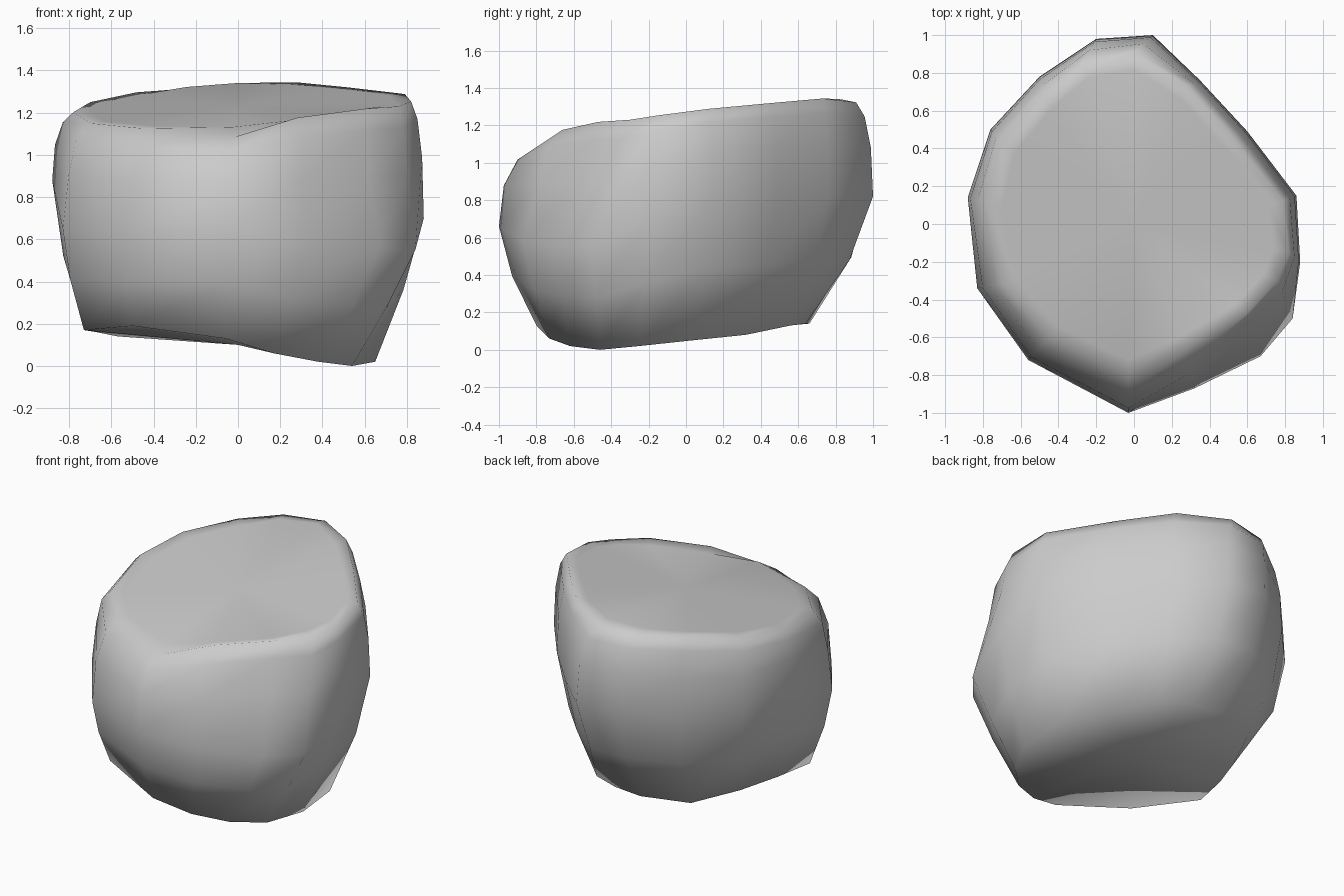
import bpy, bmesh
from mathutils import Vector

if "Cube" in bpy.data.objects:
    bpy.data.objects.remove(bpy.data.objects["Cube"])

# Column outlines, counter-clockwise from the front: base, widest girth, top edge
base = [(-.06, -.8, .13), (.17, -.73, .06), (.38, -.62, .02), (.54, -.46, 0), (.65, -.25, .02),
        (.65, .03, .05), (.47, .32, .08), (.26, .56, .13), (.07, .64, .14), (-.13, .66, .14),
        (-.42, .55, .13), (-.57, .25, .14), (-.67, 0, .16), (-.73, -.25, .17), (-.5, -.62, .19)]
girth = [(-.03, -1, .66), (.32, -.87, .58), (.67, -.7, .56), (.84, -.5, .55), (.88, -.2, .7),
         (.86, .15, .82), (.6, .49, .83), (.35, .76, .82), (.1, 1, .82), (-.2, .98, .85),
         (-.5, .78, .8), (-.76, .5, .8), (-.88, .14, .88), (-.83, -.34, .65), (-.56, -.72, .6)]
top_xy = [(-.03, -.8), (.28, -.66), (.6, -.47), (.76, -.3), (.82, -.15), (.79, .12), (.52, .46),
          (.28, .73), (0, .91), (-.27, .86), (-.48, .68), (-.7, .42), (-.78, .1), (-.7, -.32),
          (-.45, -.6)]
dip = {0: .04, 1: -.02, 2: -.02, 8: .03, 9: .02}       # columns where the top edge rolls
lean = {1: .4, 2: .65, 3: .5, 13: .22}                 # columns whose upper wall leans inward
belly = {1: .6, 2: .56, 3: .54, 4: .58, 9: .7, 10: .75, 11: .77, 12: .75}   # lower wall fullness


def top_z(x, y):
    return 1.23 + .135 * y + .053 * x


def blend(a, b, t_xy, t_z):
    return Vector((a.x + (b.x - a.x) * t_xy, a.y + (b.y - a.y) * t_xy, a.z + (b.z - a.z) * t_z))


# Each column gives one vertical profile from base to top
rings = [[] for _ in range(7)]
for i, (b, g, t) in enumerate(zip(base, girth, top_xy)):
    b, g = Vector(b), Vector(g)
    t = Vector((t[0], t[1], top_z(*t) - dip.get(i, 0)))
    inner = Vector((t.x * .9, t.y * .9, top_z(t.x * .9, t.y * .9)))
    k = lean.get(i, .13)
    high = blend(g, t, k, .52)
    shoulder = blend(g, t, max(.5, k + .2), .85)
    low = blend(b, g, belly.get(i, .65), .5)
    for ring, p in zip(rings, (b, low, g, high, shoulder, t, inner)):
        ring.append(p)

# Skin the rings and close both ends
bm = bmesh.new()
loops = [[bm.verts.new(p) for p in ring] for ring in rings]
n = len(base)
for lo, hi in zip(loops, loops[1:]):
    for i in range(n):
        j = (i + 1) % n
        bm.faces.new((lo[i], lo[j], hi[j], hi[i]))
for loop, z in ((loops[0], .1), (loops[-1], top_z(0, 0))):
    centre = bm.verts.new((0, 0, z))
    for i in range(n):
        bm.faces.new((loop[i], loop[(i + 1) % n], centre))
bmesh.ops.recalc_face_normals(bm, faces=bm.faces)
for f in bm.faces:
    f.smooth = True
mesh = bpy.data.meshes.new("boulder")
bm.to_mesh(mesh)
bm.free()
boulder = bpy.data.objects.new("boulder", mesh)
bpy.context.collection.objects.link(boulder)
